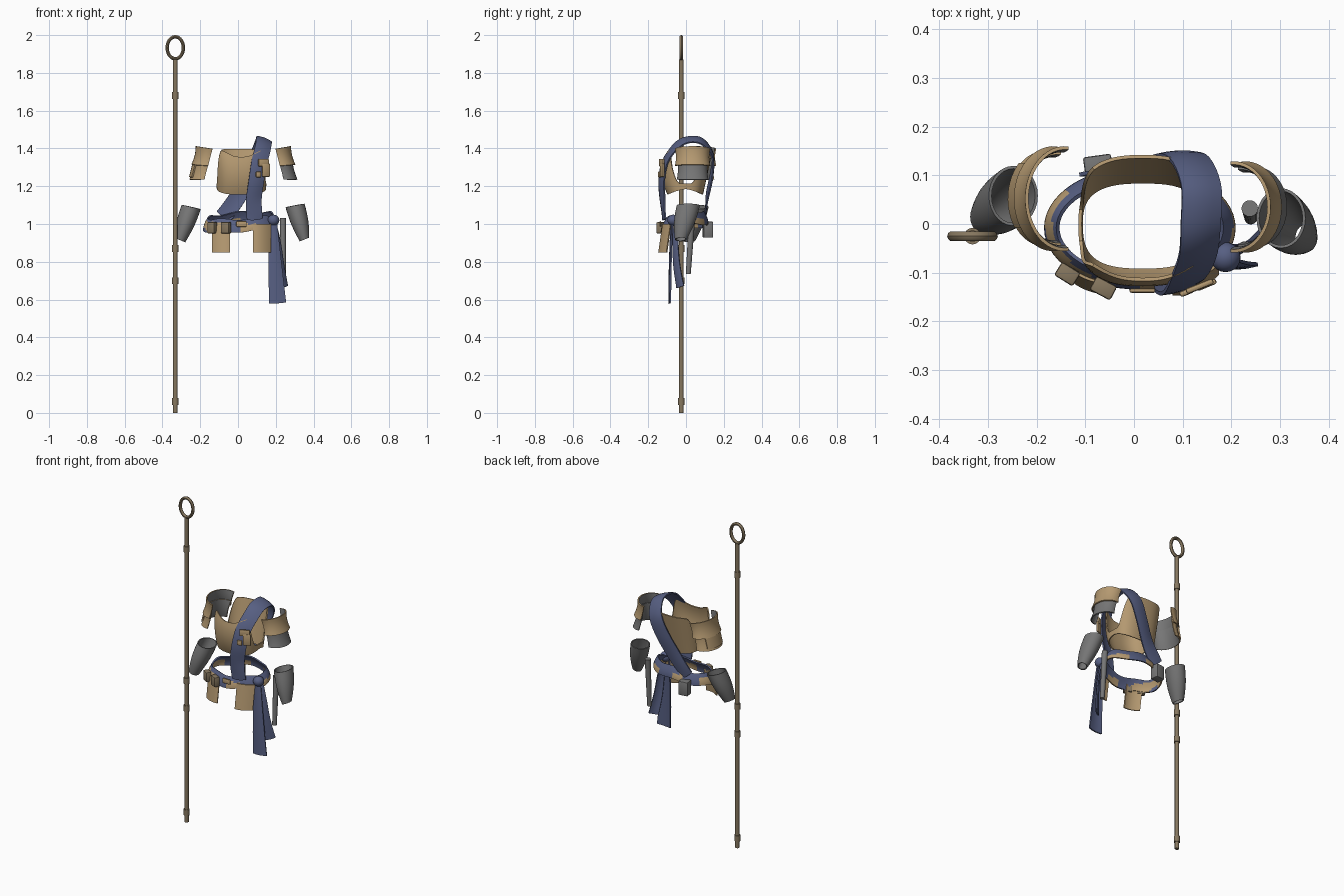
import bpy, bmesh
from math import sin, cos, pi, radians
from mathutils import Vector, Matrix

if "Cube" in bpy.data.objects:
    bpy.data.objects.remove(bpy.data.objects["Cube"])


def material(name, color):
    m = bpy.data.materials.new(name)
    m.use_nodes = True
    m.diffuse_color = (*color, 1)
    m.node_tree.nodes["Principled BSDF"].inputs["Base Color"].default_value = (*color, 1)
    return m


TAN = material("tan leather", (0.46, 0.32, 0.165))
BLUE = material("blue cloth", (0.095, 0.115, 0.225))
GREY = material("grey metal", (0.18, 0.18, 0.18))
BROWN = material("brown wood", (0.24, 0.185, 0.115))


def finish(name, bm, mats, thickness=0.0, bevel=0.0):
    """Turn a bmesh into an object, bake its modifier and smooth it by angle."""
    me = bpy.data.meshes.new(name)
    bm.to_mesh(me)
    bm.free()
    for m in mats:
        me.materials.append(m)
    ob = bpy.data.objects.new(name, me)
    bpy.context.collection.objects.link(ob)
    if thickness:
        mod = ob.modifiers.new("shell", 'SOLIDIFY')
        mod.thickness, mod.offset = thickness, -1
        mod.material_offset = len(mats) - 1 if name.endswith("guard") else 0
    if bevel:
        mod = ob.modifiers.new("edges", 'BEVEL')
        mod.width, mod.segments = bevel, 2
    if ob.modifiers:
        dg = bpy.context.evaluated_depsgraph_get()
        ob.data = bpy.data.meshes.new_from_object(ob.evaluated_get(dg))
        ob.modifiers.clear()
    ob.data.polygons.foreach_set("use_smooth", [True] * len(ob.data.polygons))
    ob.data.set_sharp_from_angle(angle=radians(35))
    return ob


def surface(name, f, nu, nv, mats, centre, thickness=0.006, closed=False, rule=None):
    """Sheet f(u, v) with its outside turned away from centre."""
    bm = bmesh.new()
    cols = nu if closed else nu + 1
    g = [[bm.verts.new(f(i / nu, j / nv)) for j in range(nv + 1)] for i in range(cols)]
    for i in range(nu):
        k = (i + 1) % cols
        for j in range(nv):
            bm.faces.new((g[i][j], g[k][j], g[k][j + 1], g[i][j + 1]))
    bm.normal_update()
    c = Vector(centre)
    if sum(q.normal.dot(q.calc_center_median() - c) for q in bm.faces) < 0:
        bmesh.ops.reverse_faces(bm, faces=bm.faces)
    if rule:
        for q in bm.faces:
            q.material_index = rule(q.calc_center_median())
    return finish(name, bm, mats, thickness)


def spline(pts, t):
    """Catmull-Rom point on a path."""
    n = len(pts) - 1
    i = min(int(t * n), n - 1)
    s = t * n - i
    a, b, c, d = (Vector(pts[max(0, min(n, i + k))]) for k in (-1, 0, 1, 2))
    return b + (c - a) * s / 2 + (2 * a - 5 * b + 4 * c - d) * s**2 / 2 \
        + (3 * b - a - 3 * c + d) * s**3 / 2


def ribbon(name, pts, w0, w1, centre, mat=BLUE, n=28):
    c = Vector(centre)

    def f(u, v):
        p = spline(pts, u)
        along = spline(pts, min(1, u + .01)) - spline(pts, max(0, u - .01))
        out = (p - c).normalized()
        side = along.cross(out).normalized()
        s = 2 * v - 1
        return p + side * s * (w0 + (w1 - w0) * u) / 2 - out * 0.006 * s * s
    return surface(name, f, n, 4, [mat], centre, 0.008)


def box(name, loc, size, turn, mat):
    bm = bmesh.new()
    bmesh.ops.create_cube(bm, size=1, matrix=Matrix.Translation(loc)
                          @ Matrix.Rotation(radians(turn), 4, 'Z') @ Matrix.Diagonal((*size, 1)))
    return finish(name, bm, [mat], bevel=0.005)


def rod(name, a, b, r0, r1, mat):
    a, b = Vector(a), Vector(b)
    bm = bmesh.new()
    m = Matrix.Translation((a + b) / 2) @ (b - a).to_track_quat('Z', 'Y').to_matrix().to_4x4()
    bmesh.ops.create_cone(bm, cap_ends=True, segments=16, radius1=r0, radius2=r1,
                          depth=(b - a).length, matrix=m)
    return finish(name, bm, [mat])


# Staff with collars and an oval ring
SX, SY = -0.332, -0.025
rod("staff_pole", (SX, SY, 0), (SX, SY, 1.872), 0.012, 0.012, BROWN)
for i, z in enumerate((0.06, 0.7, 0.87, 1.68)):
    rod(f"staff_collar_{i}", (SX, SY, z - .018), (SX, SY, z + .018), 0.017, 0.017, BROWN)


def ring(u, v):
    a, b = 2 * pi * u, 2 * pi * v
    r = 0.009 * cos(b)
    return (SX + (0.043 + r) * cos(a), SY + 0.01 * sin(b), 1.933 + (0.058 + r) * sin(a))


surface("staff_ring", ring, 40, 10, [BROWN], (SX, SY, 1.933), 0, True)


# Breastplate: squarish tube with deep armholes
def power(x, p):
    return abs(x) ** p * (1 if x > 0 else -1)


def torso(u, v):
    a = 2 * pi * u
    c, s = cos(a), sin(a)
    lift = min(1, max(0, (abs(s) - 0.2) / 0.6))
    lift = lift * lift * (3 - 2 * lift)
    top = 1.215 + 0.18 * lift - (0.04 * max(0, -s) ** 8)
    low = 1.155 + 0.03 * (1 - abs(s))
    z = low + (top - low) * v
    h = (z - 1.155) / 0.24
    if s < 0:
        depth = 0.098 + 0.11 * h * (1 - h) + 0.005 * h
    else:
        depth = 0.09 + 0.052 * h
    return (0.018 + (0.128 + 0.018 * h) * power(c, .75), depth * power(s, .75), z)


surface("breastplate", torso, 64, 10, [TAN], (0.018, 0, 1.27), 0.007, True)

# Shoulder sash and the plate fixed over it
sash = [(-.08, .105, 1.035), (-.01, .118, 1.13), (.06, .145, 1.26), (.11, .146, 1.37),
        (.14, .085, 1.447), (.14, 0, 1.452), (.135, -.065, 1.41), (.115, -.118, 1.33),
        (.1, -.138, 1.23), (.085, -.132, 1.12), (.09, -.122, 1.02)]
ribbon("shoulder_sash", sash, 0.09, 0.085, (0.05, 0, 1.22), n=48)
for i, (x, y, z, w, h) in enumerate(((.135, -.128, 1.325, .06, .04), (.148, -.125, 1.285, .045, .07),
                                     (.108, -.14, 1.262, .03, .03))):
    box(f"chest_clasp_{i}", (x, y, z), (w, 0.012, h), 22, TAN)


# Flared waist belt with tan showing along the lower front
def belt(u, v):
    a = 2 * pi * u
    back = sin(a)
    r = 0.025 * sin(v * pi / 2)
    return (0.012 + (0.172 + r) * cos(a), -0.008 + (0.102 + r) * back,
            1.045 + 0.018 * back + 0.012 * cos(a) - 0.066 * v + 0.006 * sin(5 * a))


def belt_colour(p):
    low = p.z < 1.02 + 0.018 * p.y / 0.12
    return 1 if low and sin(p.x * 38 + p.y * 12 + 1) > 0.2 else 0


surface("waist_belt", belt, 56, 6, [BLUE, TAN], (0.012, 0, 1.02), 0.008, True, belt_colour)
box("belt_buckle", (.018, -.137, 1.0), (.055, .009, .03), 0, TAN)

# Pouches
box("front_pouch_outer", (-.137, -.103, .98), (.045, .032, .06), -32, BROWN)
box("front_pouch_inner", (-.063, -.132, .98), (.048, .032, .06), -28, BROWN)
box("back_pouch", (-.073, .116, .97), (.058, .05, .085), 8, GREY)


# Hip plates hanging from the belt
def hip_plate(name, x, y, slope, top):
    def f(u, v):
        s = u - 0.5
        return (x + 0.095 * s, y + slope * s - 0.012 * (1 - 4 * s * s) - 0.022 * v,
                top + (0.85 - top) * v)
    surface(name, f, 8, 4, [TAN], (x, y + .2, .92), 0.008)


hip_plate("right_hip_plate", -.09, -.105, -.03, .99)
hip_plate("left_hip_plate", .127, -.104, .042, 1.0)


# Upper arm guards: tan outside, grey inside
def arm_guard(name, sgn, cx, cy, rx, ry, v0, v1, extra, outer):
    def f(u, v):
        a = radians(-95 + 190 * u)
        w = v0 + (v1 - v0) * v
        flare = extra + 0.006 * (2 * v - 1) ** 2
        return (cx + sgn * ((rx + flare) * cos(a) + 0.042 * w), cy + (ry + flare) * sin(a),
                1.398 - 0.162 * w + 0.014 * cos(a) * (1 - w))
    surface(name, f, 24, 6, [outer, GREY], (cx, cy, 1.32), 0.007)


for side, sgn, cx, cy, rx, ry, lower in (("left", 1, .205, .035, .066, .084, GREY),
                                         ("right", -1, -.142, .052, .072, .098, TAN)):
    arm_guard(side + "_upper_arm_guard", sgn, cx, cy, rx, ry, 0, .55, .004, TAN)
    arm_guard(side + "_lower_arm_guard", sgn, cx, cy, rx - .004, ry - .006, .35, 1, 0, lower)


# Raised panel on the outside of the right guard
def panel(u, v):
    a = radians(-35 + 80 * u)
    w = 0.5 + 0.42 * v
    return (-.142 - .079 * cos(a) - .042 * w, .052 + .104 * sin(a), 1.398 - .162 * w)


surface("right_guard_panel", panel, 12, 3, [TAN], (-.142, .052, 1.29), 0.008)


# Forearm bracers: open tapered tubes
def bracer(name, top, low, r0, r1):
    top, low = Vector(top), Vector(low)

    def f(u, v):
        a = 2 * pi * u
        r = r0 + (r1 - r0) * v + 0.008 * sin(pi * v)
        lean = (low.x - top.x) * 0.22
        p = top.lerp(low, v)
        return p + Vector((r * .9 * cos(a), r * 1.1 * sin(a), lean * cos(a) * 0.9))
    surface(name, f, 28, 8, [GREY], (top + low) / 2, 0.006, True)


bracer("left_bracer", (.302, .012, 1.098), (.352, -.028, .918), .056, .028)
bracer("right_bracer", (-.248, .058, 1.09), (-.308, .015, .915), .056, .032)

# Slim rod on the left hip
rod("hip_rod", (.238, .032, 1.03), (.24, .012, .735), .017, .013, GREY)

# Knot and hanging tails
bm = bmesh.new()
bmesh.ops.create_uvsphere(bm, u_segments=20, v_segments=12, radius=0.031,
                          matrix=Matrix.Translation((.188, -.068, 1.02)) @ Matrix.Diagonal((1, 1, .95, 1)))
finish("sash_knot", bm, [BLUE])
ribbon("front_tail", [(.185, -.082, 1.0), (.192, -.088, .87), (.2, -.092, .73), (.21, -.094, .58)],
       .045, .092, (.17, .6, .8), n=14)
ribbon("back_tail", [(.195, -.06, 1.0), (.215, -.062, .9), (.23, -.055, .78), (.247, -.036, .665)],
       .035, .06, (0, .2, .8), n=14)
